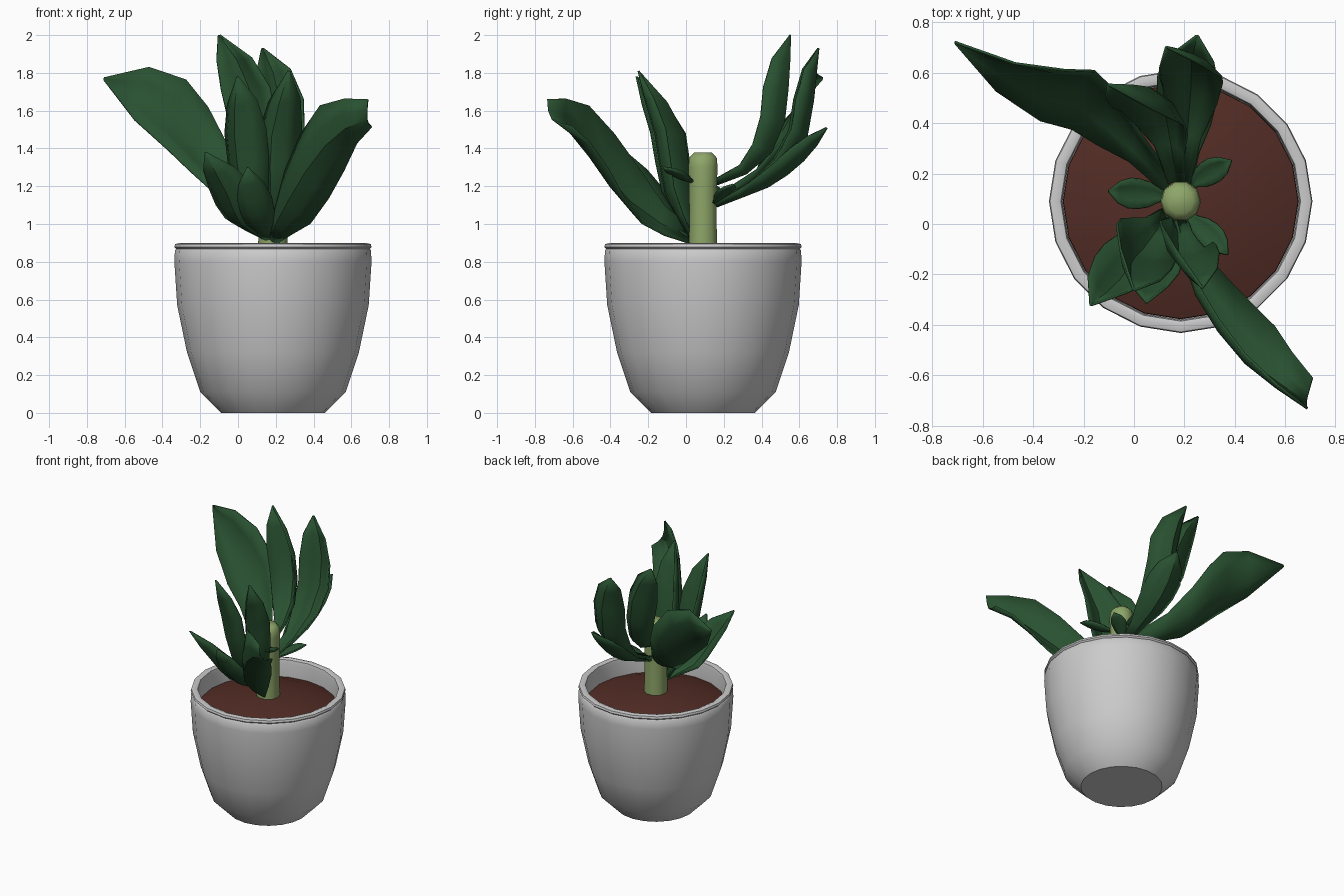
import bpy, bmesh, math
from mathutils import Vector

if "Cube" in bpy.data.objects:
    bpy.data.objects.remove(bpy.data.objects["Cube"])

CX, CY = 0.185, 0.09          # axis of the pot and stalk


def material(name, rgb):
    m = bpy.data.materials.new(name)
    m.diffuse_color = (*rgb, 1)
    m.use_nodes = True
    m.node_tree.nodes["Principled BSDF"].inputs["Base Color"].default_value = m.diffuse_color
    return m


LEAF = material("leaf_green", (0.022, 0.082, 0.03))
SOIL = material("soil_brown", (0.085, 0.025, 0.018))
STALK = material("stalk_green", (0.27, 0.38, 0.14))


def finish(name, bm, mat=None, angle=40):
    me = bpy.data.meshes.new(name)
    bm.to_mesh(me)
    bm.free()
    ob = bpy.data.objects.new(name, me)
    bpy.context.collection.objects.link(ob)
    if mat:
        me.materials.append(mat)
    bpy.ops.object.select_all(action='DESELECT')
    ob.select_set(True)
    bpy.context.view_layer.objects.active = ob
    bpy.ops.object.shade_smooth_by_angle(angle=math.radians(angle))
    return ob


def lathe(name, profile, sides, mat=None, angle=40):
    """Revolve (radius, z) pairs about the plant axis."""
    bm = bmesh.new()
    rings = [[bm.verts.new((CX + r * math.cos(2 * math.pi * i / sides),
                            CY + r * math.sin(2 * math.pi * i / sides), z))
              for i in range(sides)] for r, z in profile]
    for a, b in zip(rings, rings[1:]):
        for i in range(sides):
            j = (i + 1) % sides
            bm.faces.new((a[i], a[j], b[j], b[i]))
    bm.faces.new(rings[0][::-1])
    bm.faces.new(rings[-1])
    return finish(name, bm, mat, angle)


def spline(pts, t):
    """Catmull-Rom point on a path, t in 0..1."""
    n = len(pts) - 1
    i = min(int(t * n), n - 1)
    u = t * n - i
    p1, p2 = pts[i], pts[i + 1]
    p0 = pts[i - 1] if i else 2 * p1 - p2
    p3 = pts[i + 2] if i + 2 <= n else 2 * p2 - p1
    return 0.5 * (2 * p1 + (p2 - p0) * u + (2 * p0 - 5 * p1 + 4 * p2 - p3) * u ** 2
                  + (3 * p1 - p0 - 3 * p2 + p3) * u ** 3)


WIDTHS = (0.25, 0.45, 0.82, 0.98, 1.0, 0.72, 0.03)


def leaf(name, path, half, side, end_side=None, fold=0.6, tip=0.03):
    """Folded blade along a path; side is the direction across the blade,
    twisting to end_side at the tip."""
    pts = [Vector(p) for p in path]
    s0 = Vector(side).normalized()
    s1 = Vector(end_side).normalized() if end_side else s0
    bm = bmesh.new()
    rows = []
    for k, w in enumerate(WIDTHS):
        t = k / (len(WIDTHS) - 1)
        w = half * (tip if t == 1 else w)
        p = spline(pts, t)
        tan = spline(pts, min(t + 0.05, 1)) - spline(pts, max(t - 0.05, 0))
        across = s0.lerp(s1, t ** 2).normalized()
        nrm = tan.cross(across).normalized()
        if nrm.dot(Vector((CX, CY, p.z + 0.2)) - p) < 0:
            nrm = -nrm
        lift = nrm * w * fold
        rows.append([bm.verts.new(p + across * w * u + lift * h) for u, h in
                     ((-1, 0.55), (-0.5, -0.15), (0, -0.45), (0.5, -0.15), (1, 0.55))])
    for a, b in zip(rows, rows[1:]):
        for i in range(4):
            bm.faces.new((a[i], a[i + 1], b[i + 1], b[i]))
    ob = finish(name, bm, LEAF, 35)
    sol = ob.modifiers.new("thickness", 'SOLIDIFY')
    sol.thickness = 0.01
    sol.offset = 0


# Pot with grooved lip, soil mound, stalk
lathe("pot", [(0.275, 0), (0.385, 0.11), (0.455, 0.32), (0.507, 0.57), (0.522, 0.8),
              (0.519, 0.86), (0.512, 0.868), (0.522, 0.878), (0.518, 0.893), (0.495, 0.9),
              (0.475, 0.893), (0.47, 0.87), (0.468, 0.75)], 20, angle=45)
lathe("soil", [(0.468, 0.74), (0.465, 0.77), (0.36, 0.806), (0.2, 0.838), (0.05, 0.848)],
      20, SOIL)
lathe("stalk", [(0.08, 0.8), (0.076, 1.0), (0.077, 1.2), (0.081, 1.3), (0.077, 1.35),
                (0.05, 1.378)], 10, STALK, 50)

# Tall back leaves
leaf("back_left_leaf", [(0.14, 0.16, 1.12), (-0.06, 0.39, 1.25), (-0.21, 0.52, 1.43),
                        (-0.41, 0.56, 1.63), (-0.71, 0.72, 1.77)], 0.215,
     (0.2, 0.65, 0.75), (0.25, 0.2, 0.9), fold=0.3)
leaf("back_tall_leaf", [(0.17, 0.16, 1.22), (0.13, 0.37, 1.33), (0.085, 0.475, 1.55),
                        (0.025, 0.5, 1.8), (-0.1, 0.55, 2.0)], 0.13, (0.95, -0.2, 0.05),
     fold=0.8)
leaf("back_rear_leaf", [(0.19, 0.16, 1.12), (0.22, 0.43, 1.24), (0.23, 0.6, 1.48),
                        (0.21, 0.64, 1.74), (0.13, 0.7, 1.93)], 0.12, (0.95, 0.05, 0),
     fold=0.8)
leaf("back_low_leaf", [(0.2, 0.16, 1.1), (0.21, 0.42, 1.22), (0.22, 0.6, 1.36),
                       (0.25, 0.745, 1.51)], 0.12, (0.98, -0.15, 0.1))

# Front leaves rising from the foot of the stalk
leaf("front_right_leaf", [(0.17, 0.03, 0.93), (0.25, -0.2, 1.06), (0.38, -0.4, 1.29),
                          (0.53, -0.56, 1.49), (0.69, -0.69, 1.57)], 0.19,
     (-0.45, 0.05, 0.88), (-0.1, -0.6, 0.7), fold=0.55, tip=0.5)
leaf("front_tall_leaf", [(0.17, 0.03, 0.93), (0.19, -0.07, 1.17), (0.2, -0.115, 1.48),
                         (0.27, -0.25, 1.81)], 0.125, (0.9, -0.4, 0.1), fold=0.9)
leaf("front_centre_leaf", [(0.13, 0.03, 0.95), (0.05, -0.08, 1.17), (0.01, -0.13, 1.48),
                           (0.0, -0.26, 1.78)], 0.14, (0.75, -0.6, 0.1), fold=0.7)
leaf("front_left_leaf", [(0.14, 0.03, 0.93), (0.02, -0.1, 1.02), (-0.05, -0.2, 1.18),
                         (-0.17, -0.32, 1.38)], 0.12, (0.9, -0.35, 0.1))
leaf("front_low_leaf", [(0.16, 0.03, 0.92), (0.12, -0.12, 1.0), (0.09, -0.22, 1.13),
                        (0.05, -0.31, 1.3)], 0.09, (0.97, 0.1, 0.1), fold=0.4)

# Small sprouts on the stalk
leaf("left_sprout", [(0.14, 0.11, 1.12), (0.02, 0.12, 1.16), (-0.1, 0.13, 1.2)],
     0.06, (0.1, 1, 0.1), fold=0.3)
leaf("right_sprout", [(0.22, 0.15, 1.11), (0.29, 0.2, 1.16), (0.385, 0.25, 1.21)],
     0.05, (-0.5, 0.85, 0.1), fold=0.3)
leaf("front_sprout", [(0.21, 0.04, 1.22), (0.29, -0.03, 1.25), (0.37, -0.12, 1.3)],
     0.05, (0.75, 0.6, 0.1), fold=0.3)
